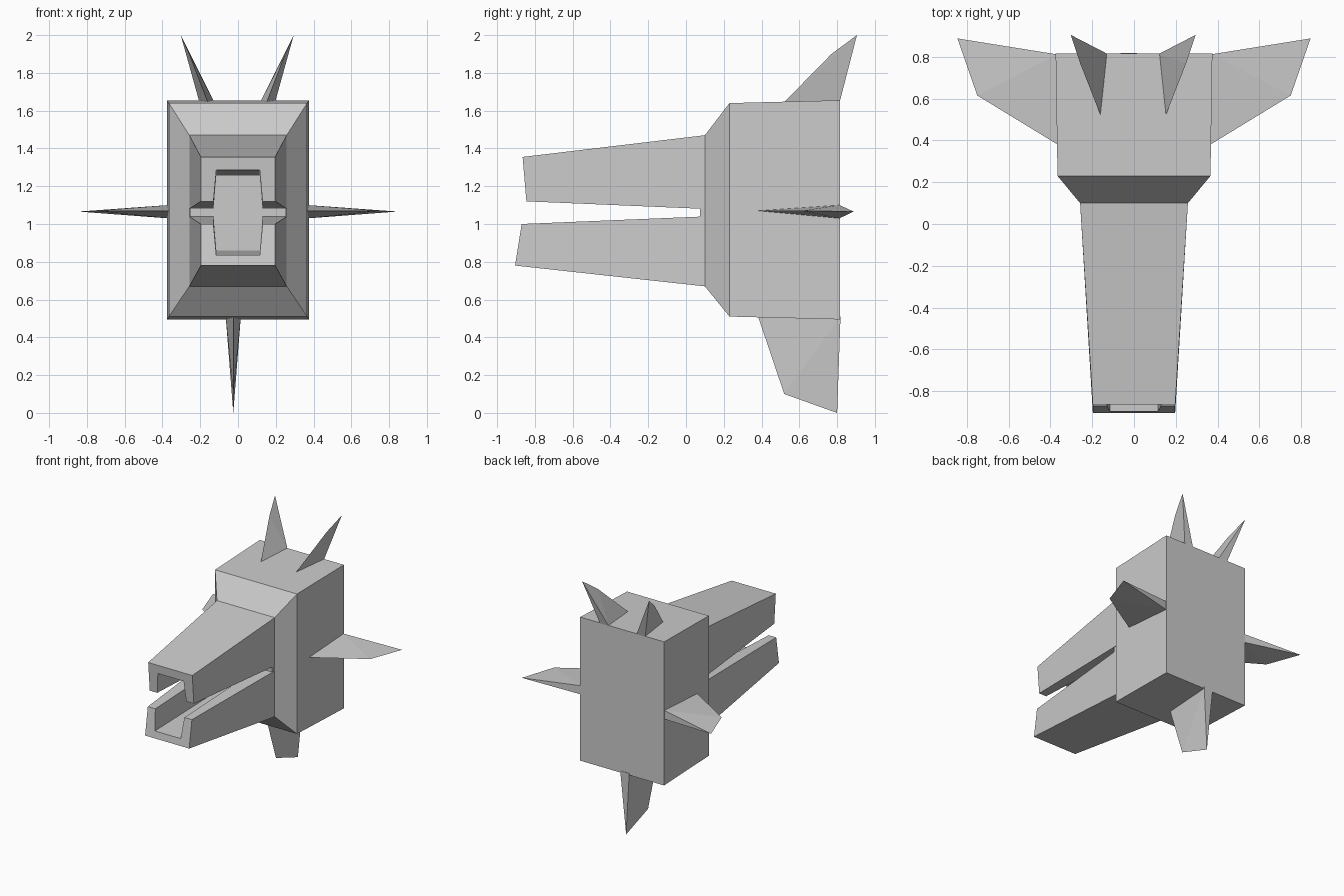
import bpy
import bmesh

cube = bpy.data.objects.get("Cube")
if cube:
    bpy.data.objects.remove(cube, do_unlink=True)

grey = bpy.data.materials.new("plain_grey")
grey.use_nodes = True
COLOUR = (0.6, 0.6, 0.6, 1)
grey.diffuse_color = COLOUR
grey.node_tree.nodes["Principled BSDF"].inputs["Base Color"].default_value = COLOUR


def finish(name, bm):
    bmesh.ops.recalc_face_normals(bm, faces=bm.faces)
    mesh = bpy.data.meshes.new(name)
    bm.to_mesh(mesh)
    bm.free()
    mesh.materials.append(grey)
    obj = bpy.data.objects.new(name, mesh)
    bpy.context.collection.objects.link(obj)
    return obj


def loft(name, sections):
    """Join matching cross-sections and cap both ends."""
    bm = bmesh.new()
    rings = [[bm.verts.new(p) for p in s] for s in sections]
    n = len(rings[0])
    for a, b in zip(rings, rings[1:]):
        for i in range(n):
            j = (i + 1) % n
            bm.faces.new((a[i], a[j], b[j], b[i]))
    bm.faces.new(rings[0])
    bm.faces.new(rings[-1])
    return finish(name, bm)


def hull(name, points):
    bm = bmesh.new()
    for p in points:
        bm.verts.new(p)
    bmesh.ops.convex_hull(bm, input=bm.verts)
    return finish(name, bm)


def rect(y, half, low, high):
    return [(-half, y, low), (half, y, low), (half, y, high), (-half, y, high)]


def channel(y_outer, y_open, half, z_outer, z_open, z_floor):
    """U-shaped jaw section, open towards the mouth."""
    t = (z_floor - z_outer) / (z_open - z_outer)
    y_floor = y_outer + t * (y_open - y_outer)
    side = [(half, y_outer, z_outer), (half, y_open, z_open),
            (0.13, y_open, z_open), (0.115, y_floor, z_floor)]
    return side + [(-x, y, z) for x, y, z in reversed(side)]


# Head block with its bevelled front, and the wall behind the mouth
loft("head", [rect(0.10, 0.258, 0.67, 1.47),
              rect(0.23, 0.366, 0.51, 1.64),
              rect(0.815, 0.375, 0.495, 1.655)])
loft("mouth_wall", [rect(0.075, 0.253, 0.69, 1.45),
                    rect(0.11, 0.253, 0.69, 1.45)])

# Jaws
loft("upper_jaw", [channel(-0.865, -0.845, 0.197, 1.355, 1.12, 1.285),
                   channel(0.10, 0.10, 0.258, 1.47, 1.08, 1.255)])
loft("lower_jaw", [channel(-0.905, -0.87, 0.197, 0.78, 1.0, 0.835),
                   channel(0.10, 0.10, 0.258, 0.67, 1.04, 0.86)])

# Paired ears and cheek fins
for name, s, shift in (("left", 1, 0), ("right", -1, -0.008)):
    ear = [(0.15, 0.515, 1.64), (0.115, 0.812, 1.64), (0.195, 0.812, 1.64),
           (0.25, 0.77, 1.9), (0.295, 0.905, 2.0)]
    hull(name + "_ear", [(s * x + shift, y, z) for x, y, z in ear])
    fin = [(0.365, 0.38, 1.07), (0.37, 0.812, 1.10), (0.37, 0.812, 1.03),
           (0.75, 0.615, 1.07), (0.845, 0.888, 1.066)]
    hull(name + "_cheek_fin", [(s * x, y, z) for x, y, z in fin])

# Chin fin
hull("chin_fin", [(-0.025, 0.38, 0.515), (-0.065, 0.818, 0.51),
                  (0.015, 0.818, 0.51), (-0.025, 0.52, 0.10),
                  (-0.025, 0.80, 0.0)])
